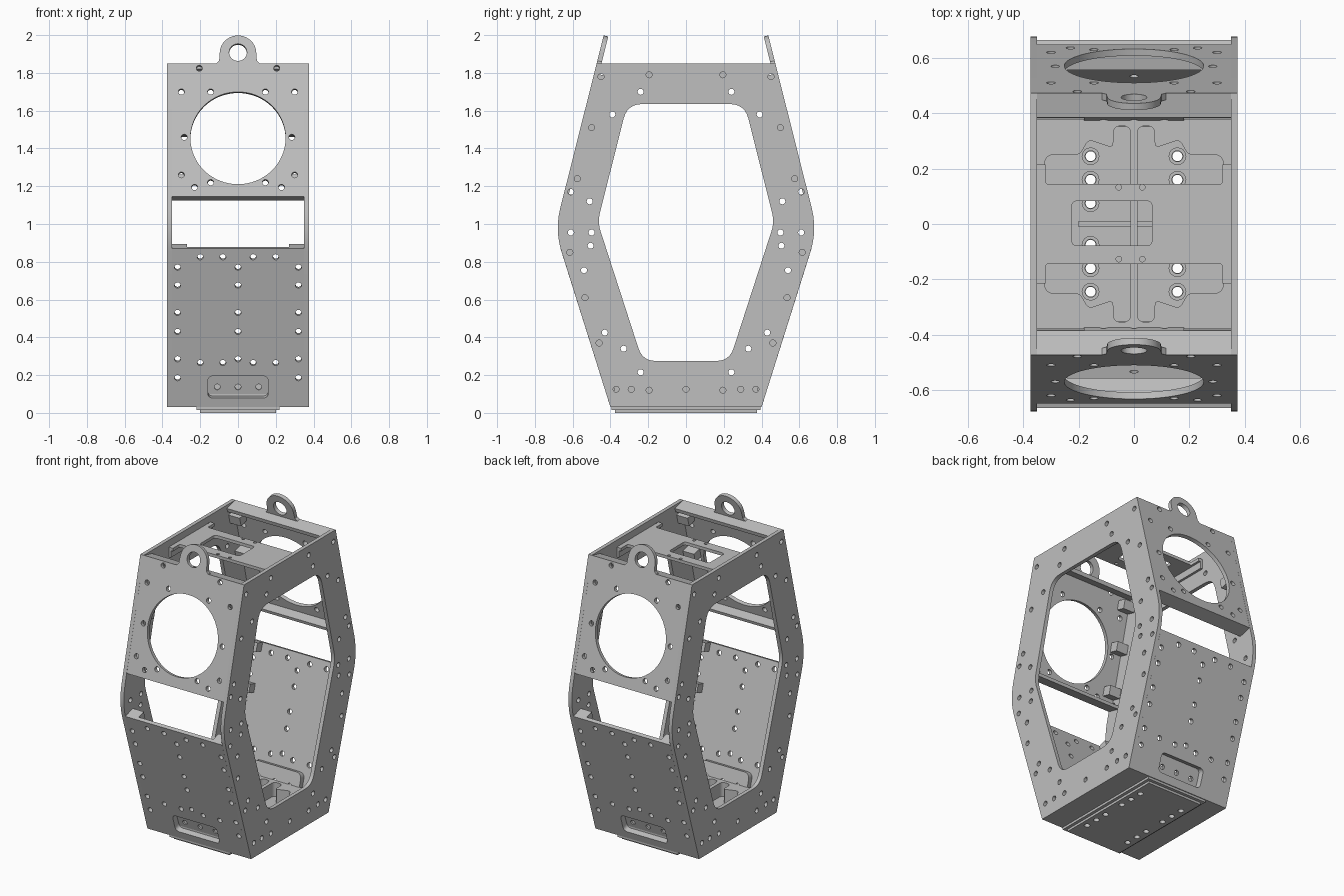
import bpy, bmesh
from math import sin, cos, pi, atan, radians
from mathutils import Matrix, Vector

cube = bpy.data.objects.get("Cube")
if cube:
    bpy.data.objects.remove(cube, do_unlink=True)

GREY = (0.52, 0.52, 0.52, 1)
metal = bpy.data.materials.new("machined grey")
metal.diffuse_color = GREY
metal.use_nodes = True
metal.node_tree.nodes["Principled BSDF"].inputs["Base Color"].default_value = GREY


def finish(name, mesh, matrix):
    """Clean a mesh, place it and shade it."""
    bm = bmesh.new()
    bm.from_mesh(mesh)
    bm.transform(matrix)
    bmesh.ops.remove_doubles(bm, verts=bm.verts, dist=0.0002)
    bmesh.ops.recalc_face_normals(bm, faces=bm.faces)
    bm.to_mesh(mesh)
    bm.free()
    mesh.materials.clear()
    mesh.materials.append(metal)
    obj = bpy.data.objects.new(name, mesh)
    bpy.context.collection.objects.link(obj)
    bpy.ops.object.select_all(action='DESELECT')
    obj.select_set(True)
    bpy.context.view_layer.objects.active = obj
    bpy.ops.object.shade_smooth_by_angle(angle=radians(30))
    return obj


def sheet(name, loops, top, depth, matrix=Matrix()):
    """Flat plate with cut-outs: first loop is the outline, the rest are holes."""
    curve = bpy.data.curves.new(name, 'CURVE')
    curve.dimensions = '2D'
    curve.fill_mode = 'BOTH'
    curve.extrude = depth / 2
    for loop in loops:
        spline = curve.splines.new('POLY')
        spline.points.add(len(loop) - 1)
        for p, (a, b) in zip(spline.points, loop):
            p.co = (a, b, 0, 1)
        spline.use_cyclic_u = True
    temp = bpy.data.objects.new(name, curve)
    bpy.context.collection.objects.link(temp)
    bpy.context.view_layer.update()
    deps = bpy.context.evaluated_depsgraph_get()
    mesh = bpy.data.meshes.new_from_object(temp.evaluated_get(deps))
    bpy.data.objects.remove(temp, do_unlink=True)
    return finish(name, mesh, matrix @ Matrix.Translation((0, 0, top - depth / 2)))


def box(name, lo, hi, matrix=Matrix()):
    lo, hi = Vector(lo), Vector(hi)
    bm = bmesh.new()
    bmesh.ops.create_cube(bm, size=1)
    mesh = bpy.data.meshes.new(name)
    bm.to_mesh(mesh)
    bm.free()
    size = Matrix.Diagonal((*(hi - lo), 1))
    return finish(name, mesh, matrix @ Matrix.Translation((lo + hi) / 2) @ size)


def circle(a, b, r, n=16):
    return [(a + r * cos(2 * pi * i / n), b + r * sin(2 * pi * i / n)) for i in range(n)]


def rounded(corners):
    """Polygon of (a, b, rounding) corners."""
    out = []
    for i, (a, b, r) in enumerate(corners):
        p = Vector((a, b))
        if not r:
            out.append(p)
            continue
        q = Vector(corners[i - 1][:2])
        s = Vector(corners[(i + 1) % len(corners)][:2])
        q, s = p + (q - p).normalized() * r, p + (s - p).normalized() * r
        for k in range(7):
            t = k / 6
            out.append(q * (1 - t) ** 2 + p * 2 * t * (1 - t) + s * t * t)
    return [tuple(v) for v in out]


def mirrored(half):
    return half + [(-a, b, r) for a, b, r in reversed(half)]


def rect(a0, b0, a1, b1, r=0):
    return rounded([(a0, b0, r), (a1, b0, r), (a1, b1, r), (a0, b1, r)])


def pairs(points):
    return [(s * a, b) for a, b in points for s in ((1, -1) if a else (1,))]


T = 0.025
R = 0.016
W = 0.35

# Hexagonal side frames
outline = rounded(mirrored([(0.4, 0.03, 0), (0.695, 0.968, 0.12), (0.473, 1.85, 0)]))
window = rounded(mirrored([(0.23, 0.275, 0.07), (0.468, 1.01, 0.05), (0.311, 1.635, 0.08)]))
side_holes = pairs([
    (0.24, 1.70), (0.39, 1.58), (0.51, 1.12), (0.5, 0.955), (0.61, 0.955), (0.505, 0.885),
    (0.54, 0.755), (0.43, 0.425), (0.33, 0.34), (0.24, 0.215), (0.45, 1.78), (0.195, 1.79),
    (0.5, 1.51), (0.575, 1.24), (0.61, 1.17), (0.615, 0.85), (0.535, 0.61), (0.46, 0.37),
    (0.37, 0.125), (0.29, 0.125), (0.195, 0.12), (0, 0.125)])
upright = Matrix(((0, 0, 1, 0), (1, 0, 0, 0), (0, 1, 0, 0), (0, 0, 0, 1)))
for side, top in (("left", W + T), ("right", -W)):
    sheet(side + "_side_frame", [outline, window] + [circle(a, b, R) for a, b in side_holes],
          top, T, upright)


def slope_frame(y, z, slope, turn):
    """Frame on a leaning panel: x across, y up the slope, z outward."""
    a = atan(slope)
    m = Matrix(((1, 0, 0, 0), (0, sin(a), -cos(a), y), (0, cos(a), sin(a), z), (0, 0, 0, 1)))
    return Matrix.Rotation(turn, 4, 'Z') @ m


def up(z, z0, slope):
    return (z - z0) / cos(atan(slope))


for end, turn in (("front", 0), ("back", pi)):
    # Upper panel with round opening and lifting eye
    z0, k = 1.145, 0.25
    m = slope_frame(-(0.473 + (1.85 - z0) * k), z0, k, turn)
    height, eye = up(1.85, z0, k), up(1.904, z0, k)
    arc = [(0.097 * cos(pi * i / 20), eye + 0.097 * sin(pi * i / 20)) for i in range(21)]
    panel = [(-W, 0), (W, 0), (W, height), (0.115, height), (0.1, height + 0.015)] + arc
    panel += [(-0.1, height + 0.015), (-0.115, height), (-W, height)]
    holes = pairs([(0.205, 1.825), (0.3, 1.70), (0.145, 1.70), (0.285, 1.46), (0.3, 1.26),
                   (0.145, 1.22), (0.23, 1.195)])
    loops = [panel, circle(0, up(1.455, z0, k), 0.252, 64), circle(0, eye + 0.005, 0.047, 24)]
    loops += [circle(a, up(b, z0, k), R) for a, b in holes]
    sheet(end + "_upper_panel", loops, 0, T, m)
    box(end + "_upper_panel_lower_flange", (-W, 0, -0.09), (W, 0.02, -T), m)
    box(end + "_upper_panel_top_flange", (-W, height - 0.025, -0.09), (W, height, -T), m)
    for s in (-1, 1):
        for z in (1.77, 1.51, 1.24):
            v = up(z, z0, k)
            x = sorted((s * 0.27, s * W))
            box(end + "_upper_boss", (x[0], v - 0.03, -0.085), (x[1], v + 0.03, -T), m)

    # Lower panel with recessed pocket
    z0, k = 0.03, -0.315
    m = slope_frame(-0.4, z0, k, turn)
    holes = pairs([(0.32, z) for z in (0.77, 0.675, 0.53, 0.43, 0.285, 0.185)]
                  + [(0, z) for z in (0.77, 0.675, 0.53, 0.43, 0.285)]
                  + [(x, z) for x in (0.2, 0.08) for z in (0.825, 0.265)])
    p0, p1 = up(0.078, z0, k), up(0.195, z0, k)
    pocket = rect(-0.16, p0, 0.16, p1, 0.03)
    rim = rect(-0.18, p0 - 0.02, 0.18, p1 + 0.02, 0.04)
    loops = [rect(-W, 0, W, up(0.87, z0, k)), pocket]
    sheet(end + "_lower_panel", loops + [circle(a, up(b, z0, k), R) for a, b in holes], 0, T, m)
    sheet(end + "_pocket_wall", [rim, pocket], -T, 0.015, m)
    back_holes = [circle(x, up(0.125, z0, k), R) for x in (-0.11, 0, 0.11)]
    sheet(end + "_pocket_back", [rim] + back_holes, -T - 0.015, 0.02, m)
    for s in (-1, 1):
        for z in (0.85, 0.61, 0.37):
            v = up(z, z0, k)
            x = sorted((s * 0.27, s * W))
            box(end + "_lower_boss", (x[0], v - 0.035, -0.08), (x[1], v + 0.02, -T), m)

# Floor plate and stepped base pad, drilled with two rows of holes
rows = [(s * 0.157, t * y) for s in (-1, 1) for t in (-1, 1) for y in (0.075, 0.16, 0.245)]
drill = [circle(a, b, 0.018) for a, b in rows]
sheet("floor_plate", [rect(-W, -0.4, W, 0.4)] + drill, 0.06, 0.03)
sheet("base_pad", [rect(-0.22, -0.395, 0.22, 0.395)] + drill, 0.03, 0.015)
sheet("base_cover", [rect(-0.2, -0.375, 0.2, 0.375)] + drill, 0.015, 0.015)
for a, b in rows:
    sheet("hole_collar", [circle(a, b, 0.032), circle(a, b, 0.02)], 0.075, 0.015)

# Raised contoured rim around the floor pockets, one quarter repeated
quarter = rounded([
    (0, 0.38, 0), (0, 0, 0), (0.012, 0, 0), (0.012, 0.355, 0.03), (0.075, 0.355, 0.03),
    (0.075, 0.275, 0.02), (0.165, 0.305, 0.02), (0.195, 0.25, 0.02), (0.32, 0.25, 0.03),
    (0.33, 0.15, 0), (0.33, 0, 0), (W, 0, 0), (W, 0.38, 0)])
for sx in (-1, 1):
    for sy in (-1, 1):
        sheet("floor_rim", [[(sx * a, sy * b) for a, b in quarter]], 0.15, 0.09)
box("floor_cross_rib", (-0.2, -0.01, 0.06), (0.2, 0.01, 0.13))

# Equipment bridge between the side frames
edge = [(0.32, 0.145, 0.01), (0.32, 0.215, 0), (W, 0.215, 0)]
bridge = rounded([(a, -b, r) for a, b, r in edge] + [(a, b, r) for a, b, r in reversed(edge)]
                 + [(-a, b, r) for a, b, r in edge]
                 + [(-a, -b, r) for a, b, r in reversed(edge)])
slots = [rect(-0.225, -0.078, 0.065, 0.083, 0.02)]
slots += [circle(x, y, 0.01) for x in (-0.055, 0.03) for y in (-0.127, 0.133)]
sheet("equipment_bridge", [bridge] + slots, 1.805, 0.02)
for s in (-1, 1):
    x = sorted((s * 0.335, s * W))
    box("bridge_end_flange", (x[0], -0.215, 1.74), (x[1], 0.215, 1.785))
